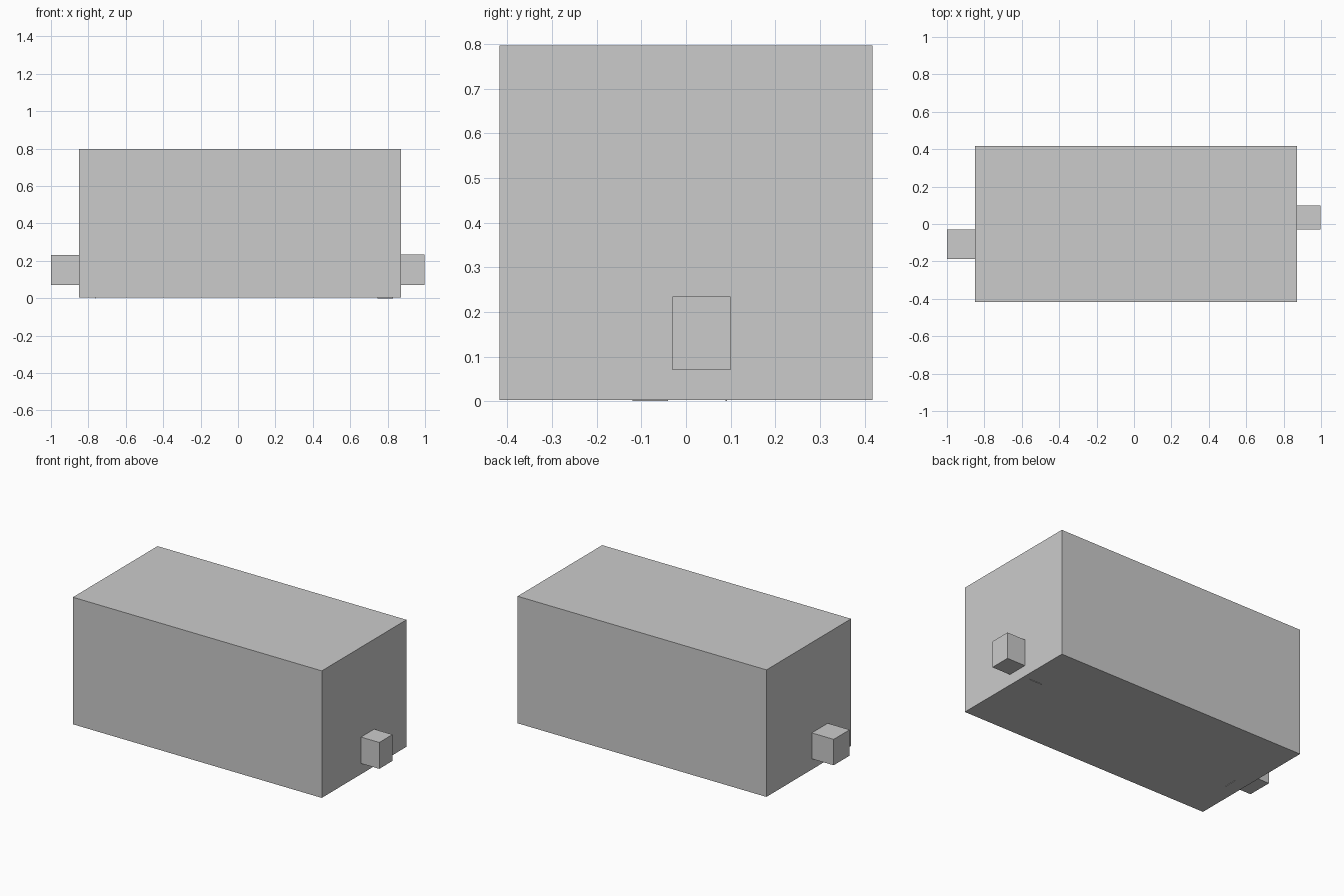
import bpy
import bmesh

if "Cube" in bpy.data.objects:
    bpy.data.objects.remove(bpy.data.objects["Cube"])


def box(name, lo, hi):
    """Axis-aligned box between two corners."""
    bm = bmesh.new()
    bmesh.ops.create_cube(bm, size=1.0)
    for v in bm.verts:
        v.co = [l + (c + 0.5) * (h - l) for c, l, h in zip(v.co, lo, hi)]
    mesh = bpy.data.meshes.new(name)
    bm.to_mesh(mesh)
    bm.free()
    obj = bpy.data.objects.new(name, mesh)
    bpy.context.collection.objects.link(obj)
    return obj


# main block
box("body", (-0.849, -0.418, 0.003), (0.872, 0.418, 0.797))

# offset lugs on the two ends
box("right_lug", (0.872, -0.03, 0.07), (0.998, 0.10, 0.235))
box("left_lug", (-1.0, -0.188, 0.07), (-0.849, -0.03, 0.232))

# tiny slivers just showing under the body
box("right_foot", (0.745, 0.088, 0.0), (0.83, 0.092, 0.003))
box("left_foot", (-0.765, -0.12, 0.0), (-0.761, -0.04, 0.003))
